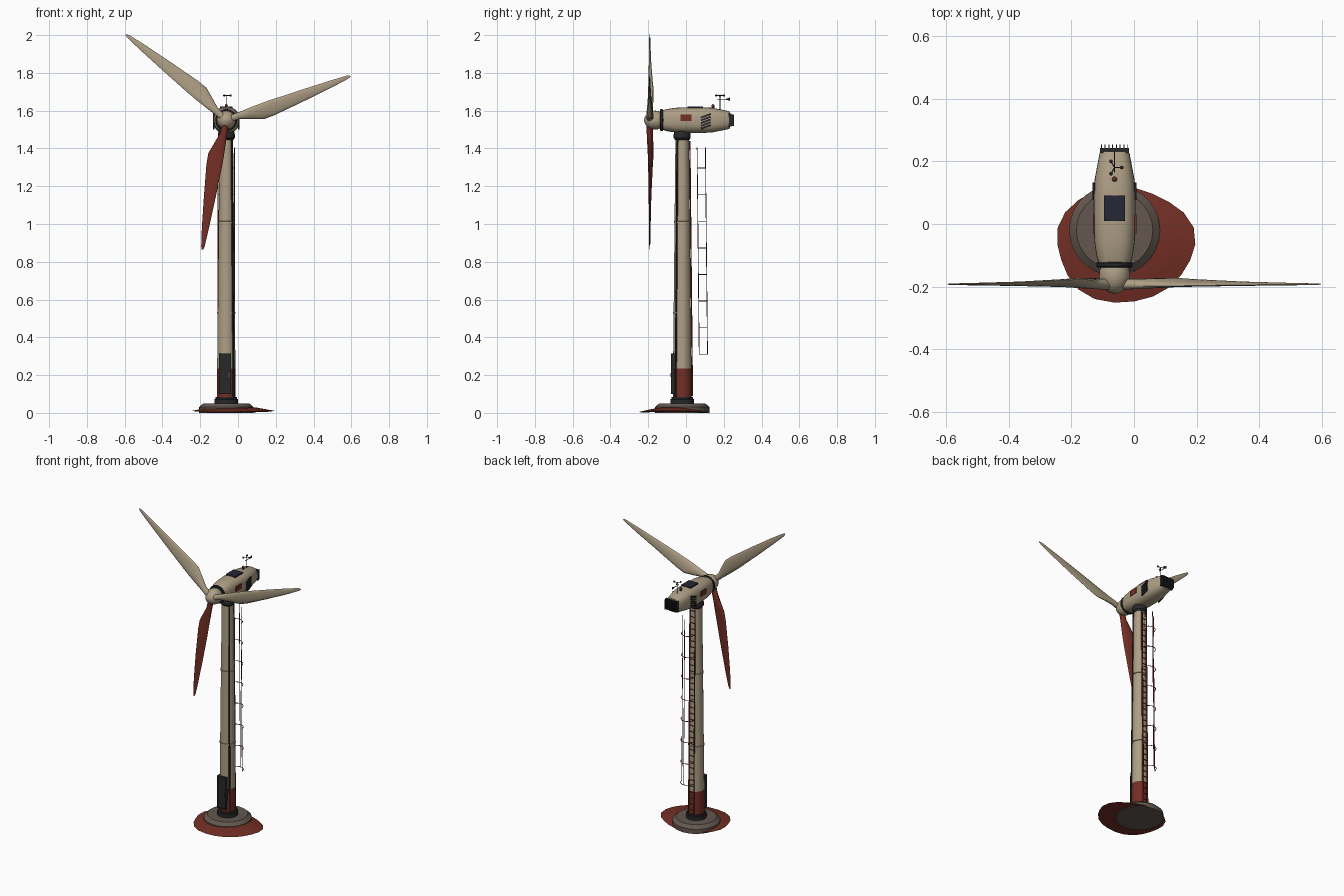
import bpy, bmesh, math
from mathutils import Vector, Matrix

if "Cube" in bpy.data.objects:
    bpy.data.objects.remove(bpy.data.objects["Cube"])

CX, CY = -0.062, -0.02           # tower axis
HUB = Vector((CX, -0.192, 1.55))  # rotor centre

def material(name, rgb):
    m = bpy.data.materials.new(name)
    m.diffuse_color = (*rgb, 1)
    m.use_nodes = True
    m.node_tree.nodes["Principled BSDF"].inputs["Base Color"].default_value = m.diffuse_color
    return m

CREAM = material("cream_paint", (0.42, 0.345, 0.235))
RED = material("oxide_red", (0.17, 0.028, 0.018))
DARK = material("dark_metal", (0.02, 0.021, 0.022))
CONCRETE = material("concrete", (0.125, 0.095, 0.078))
GLASS = material("blue_black_panel", (0.018, 0.02, 0.035))

def finish(name, bm, mats, smooth=True):
    bmesh.ops.recalc_face_normals(bm, faces=bm.faces)
    me = bpy.data.meshes.new(name)
    bm.to_mesh(me)
    bm.free()
    ob = bpy.data.objects.new(name, me)
    bpy.context.collection.objects.link(ob)
    for m in mats:
        me.materials.append(m)
    if smooth:
        bpy.context.view_layer.objects.active = ob
        ob.select_set(True)
        bpy.ops.object.shade_smooth_by_angle(angle=math.radians(35))
        ob.select_set(False)
    return ob

def loft(name, rings, mats, smooth=True):
    """Skin closed rings of points and cap both ends."""
    bm = bmesh.new()
    vs = [[bm.verts.new(p) for p in ring] for ring in rings]
    n = len(vs[0])
    for a, b in zip(vs, vs[1:]):
        for i in range(n):
            j = (i + 1) % n
            bm.faces.new((a[i], a[j], b[j], b[i]))
    bm.faces.new(vs[0])
    bm.faces.new(vs[-1])
    return finish(name, bm, mats, smooth)

def lathe_z(name, profile, mat, n=28):
    ang = [2 * math.pi * i / n for i in range(n)]
    return loft(name, [[(CX + r * math.cos(a), CY + r * math.sin(a), z) for a in ang]
                       for r, z in profile], mat)

def lathe_y(name, profile, mat, n=24):
    ang = [2 * math.pi * i / n for i in range(n)]
    return loft(name, [[(CX + r * math.cos(a), y, HUB.z + r * math.sin(a)) for a in ang]
                       for r, y in profile], mat)

def boxes(name, items, mat, tilt=0):
    """items: (centre, size) pairs, optionally tilted about x."""
    bm = bmesh.new()
    for c, s in items:
        bmesh.ops.create_cube(bm, size=1, matrix=Matrix.Translation(c)
                              @ Matrix.Rotation(tilt, 4, 'X') @ Matrix.Diagonal((*s, 1)))
    return finish(name, bm, [mat], False)

def rods(name, segs, r, mat, n=6):
    bm = bmesh.new()
    for p, q in segs:
        p, q = Vector(p), Vector(q)
        d = q - p
        m = Matrix.Translation((p + q) / 2) @ d.to_track_quat('Z', 'Y').to_matrix().to_4x4()
        bmesh.ops.create_cone(bm, cap_ends=True, segments=n, radius1=r, radius2=r,
                              depth=d.length, matrix=m)
    return finish(name, bm, [mat])

def tower_r(z):
    return 0.05 - 0.014 * (z - 0.08) / 1.38

# Red soil patch: lopsided low mound around the foundation
def patch_ring(k, z):
    pts = []
    for i in range(22):
        a = 2 * math.pi * i / 22
        w = k * (1 + 0.03 * math.sin(3 * a + 1) + 0.015 * math.sin(5 * a))
        pts.append((-0.03 + 0.22 * w * math.cos(a), -0.065 + 0.185 * w * math.sin(a),
                    z + 0.003 * math.sin(2 * a + 2)))
    return pts
loft("soil_patch", [patch_ring(0.9, 0.005), patch_ring(1, 0.008), patch_ring(0.8, 0.016),
                    patch_ring(0.55, 0.026)], [RED])

# Foundation and base flange
lathe_z("foundation", [(0.145, 0), (0.145, 0.03), (0.122, 0.05)], [CONCRETE])
lathe_z("base_flange", [(0.063, 0.048), (0.063, 0.072), (0.056, 0.074), (0.056, 0.084)], [DARK])

# Tower with red foot
tower = lathe_z("tower", [(tower_r(z), z) for z in (0.08, 0.235, 0.53, 1.01, 1.46)], [CREAM, RED])
for f in tower.data.polygons:
    f.material_index = 1 if f.center.z < 0.235 else 0
for i, z in enumerate((0.53, 1.01)):
    r = tower_r(z)
    lathe_z(f"tower_joint_{i}", [(r, z - 0.005), (r + 0.004, z - 0.004),
                                 (r + 0.004, z + 0.004), (r, z + 0.005)], [CREAM])
lathe_z("yaw_ring", [(0.037, 1.445), (0.045, 1.455), (0.045, 1.475), (0.04, 1.495)], [DARK])

# Door with frame and handle
boxes("door", [((-0.068, -0.064, 0.208), (0.054, 0.024, 0.2))], DARK)
boxes("door_frame", [((-0.068 + s * 0.029, -0.065, 0.208), (0.006, 0.028, 0.215)) for s in (-1, 1)]
      + [((-0.068, -0.065, z), (0.062, 0.028, 0.007)) for z in (0.104, 0.312)], DARK)
boxes("door_handle", [((-0.048, -0.078, 0.2), (0.004, 0.006, 0.02))], CONCRETE)

# Cable conduit on the front right of the tower
def on_tower(a, z, gap):
    r = tower_r(z) + gap
    return (CX + r * math.cos(a), CY + r * math.sin(a), z)
A = math.radians(-42)
rods("cable_conduit", [(on_tower(A, 0.08, 0.002), on_tower(A, 1.45, 0.002))], 0.005, DARK, 8)

# Ladder up the back of the tower
def back(x, z, gap):
    return (CX + x, CY + tower_r(z) + gap, z)
rods("ladder_rails", [(back(s * 0.019, 0.09, 0.004), back(s * 0.019, 1.44, 0.004))
                      for s in (-1, 1)], 0.0035, RED)
rods("ladder_rungs", [(back(-0.019, z, 0.004), back(0.019, z, 0.004))
                      for z in [0.11 + 0.04 * i for i in range(34)]], 0.0028, RED)

# Safety cage: half hoops and three posts standing behind the ladder
def cage(a, z):
    return back(0.044 * math.cos(a), z, 0.042 + 0.044 * math.sin(a))
hoops = []
for k in range(8):
    z = 0.31 + 0.1408 * k
    hoops += [(cage(math.pi * i / 10, z), cage(math.pi * (i + 1) / 10, z)) for i in range(10)]
rods("cage_hoops", hoops, 0.0022, RED, 5)
rods("cage_posts", [(cage(a, 0.31), cage(a, 1.405)) for a in (0, math.pi / 2, math.pi)],
     0.0022, RED, 5)

# Nacelle: rounded-box sections along y
def section(y, w, h, n=28, e=0.75):
    pts = []
    for i in range(n):
        c, s = math.cos(2 * math.pi * i / n), math.sin(2 * math.pi * i / n)
        pts.append((CX + w * math.copysign(abs(c) ** e, c), y,
                    HUB.z + h * math.copysign(abs(s) ** e, s)))
    return pts
loft("nacelle", [section(-0.128, 0.05, 0.05), section(-0.105, 0.057, 0.058),
                 section(-0.06, 0.064, 0.065), section(0.0, 0.067, 0.068),
                 section(0.09, 0.067, 0.068), section(0.14, 0.064, 0.065),
                 section(0.225, 0.048, 0.048), section(0.232, 0.044, 0.044)], [CREAM])
boxes("roof_hatch", [((CX, 0.05, 1.618), (0.068, 0.082, 0.008))], GLASS)
for s, side in ((-1, "left"), (1, "right")):
    boxes(f"side_plate_{side}", [((CX + s * 0.0665, 0.0, 1.562), (0.006, 0.06, 0.034))], RED)
    boxes(f"side_vent_{side}", [((CX + s * 0.066, 0.105, 1.515 + 0.0145 * i), (0.008, 0.056, 0.0095))
                                for i in range(5)], DARK, math.radians(20))

# Rear cooler with fins
boxes("rear_cooler", [((CX, 0.234, 1.55), (0.092, 0.016, 0.07))], DARK)
boxes("cooler_fins", [((CX - 0.042 + 0.012 * i, 0.245, 1.55), (0.003, 0.016, 0.062))
                      for i in range(8)], DARK)

# Weather mast, cups, vane and beacon
TOP = Vector((CX, 0.18, 1.68))
arms = [TOP + Vector((0.023 * math.cos(a), 0.023 * math.sin(a), 0))
        for a in (0, 2 * math.pi / 3, 4 * math.pi / 3)]
rods("weather_mast", [((CX, 0.18, 1.595), (CX, 0.18, 1.683)), ((CX, 0.165, 1.66), (CX, 0.215, 1.66))]
     + [(TOP, p) for p in arms], 0.002, DARK)
bm = bmesh.new()
for p in arms:
    bmesh.ops.create_uvsphere(bm, u_segments=8, v_segments=6, radius=0.006,
                              matrix=Matrix.Translation(p))
finish("wind_cups", bm, [DARK])
loft("wind_vane", [[(CX + x, y, 1.66 + z) for y, z in ((0.205, 0), (0.232, 0.01), (0.232, -0.008))]
                   for x in (-0.0015, 0.0015)], [DARK], False)
bm = bmesh.new()
bmesh.ops.create_uvsphere(bm, u_segments=12, v_segments=8, radius=0.008,
                          matrix=Matrix.Translation((CX, 0.143, 1.627)))
finish("beacon", bm, [RED])
rods("beacon_base", [((CX, 0.143, 1.605), (CX, 0.143, 1.622))], 0.007, DARK, 12)

# Rotor: collar, spinner and three twisted blades
lathe_y("rotor_collar", [(0.055, -0.138), (0.058, -0.134), (0.058, -0.124), (0.052, -0.12)], [DARK])
lathe_y("spinner", [(0.004, -0.222), (0.02, -0.217), (0.036, -0.204), (0.046, -0.187),
                    (0.05, -0.168), (0.049, -0.15), (0.043, -0.132)], [CREAM])

# span, leading offset, trailing offset, half thickness, twist in degrees
STATIONS = [(0.03, .018, .018, .017, 18), (0.075, .018, .02, .016, 18), (0.13, .021, .042, .014, 17),
            (0.19, .023, .064, .011, 15), (0.25, .023, .062, .009, 12), (0.42, .019, .043, .006, 7),
            (0.58, .014, .024, .004, 4), (0.68, .009, .009, .0025, 2), (0.697, .004, .003, .0015, 2)]
for k, mat in enumerate((CREAM, CREAM, RED)):
    a = math.radians(19.5 + 120 * k)
    radial = Vector((math.cos(a), 0, math.sin(a)))
    tang = Vector((math.sin(a), 0, -math.cos(a)))
    rings = []
    for r, lead, trail, th, tw in STATIONS:
        t = math.radians(tw)
        chord = tang * math.cos(t) + Vector((0, math.sin(t), 0))
        thick = Vector((0, math.cos(t), 0)) - tang * math.sin(t)
        mid, half = (trail - lead) / 2, (trail + lead) / 2
        rings.append([HUB + radial * r + chord * (mid + half * math.cos(p)) + thick * th * math.sin(p)
                      for p in [2 * math.pi * i / 14 for i in range(14)]])
    loft(f"blade_{k + 1}", rings, [mat])
